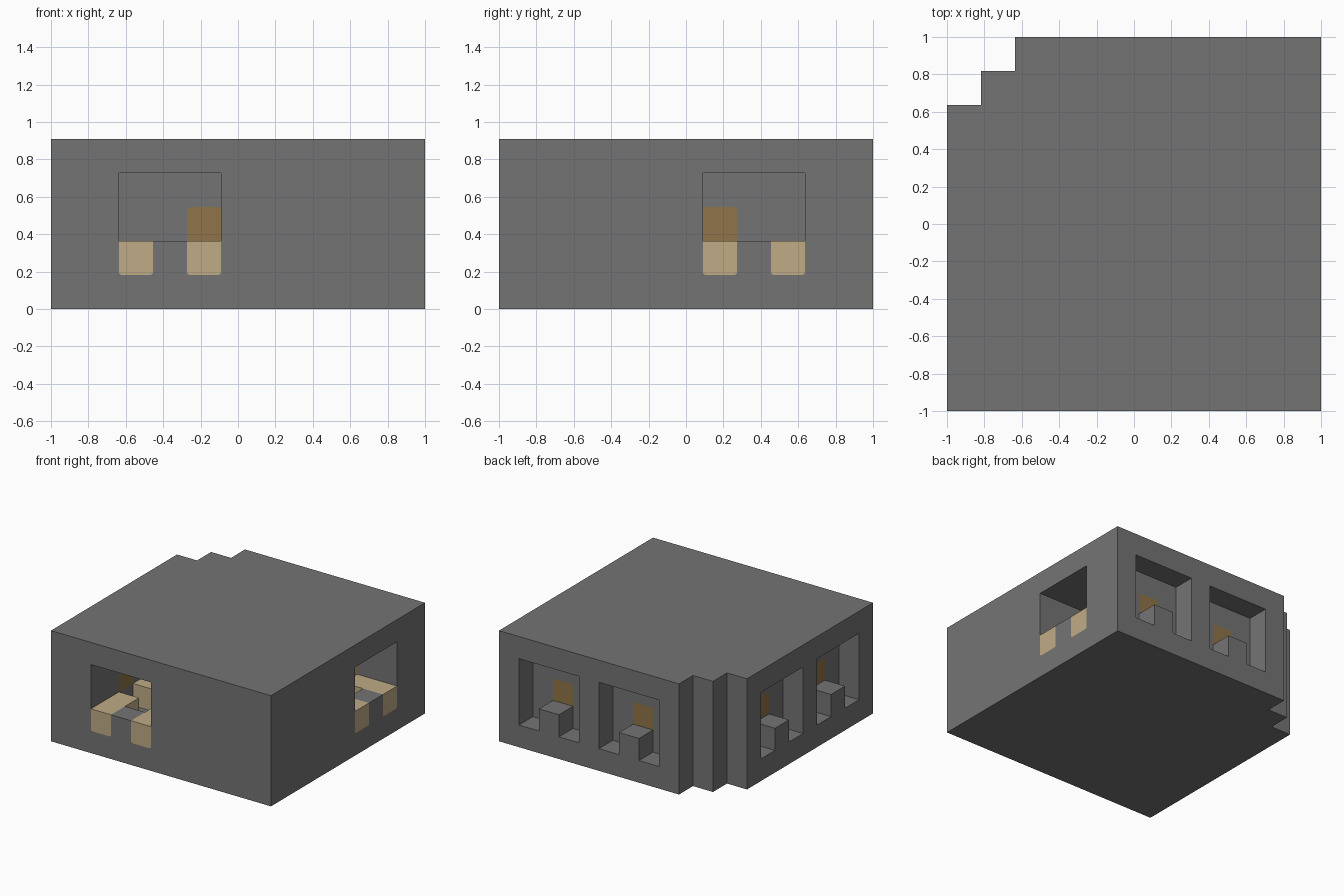
import bpy, bmesh
from mathutils import Vector

if "Cube" in bpy.data.objects:
    bpy.data.objects.remove(bpy.data.objects["Cube"])

U = 2 / 11          # one block of the building grid
ROUND = 0.016       # corner rounding of the fittings


def material(name, rgb):
    m = bpy.data.materials.new(name)
    m.use_nodes = True
    m.diffuse_color = (*rgb, 1)
    m.node_tree.nodes["Principled BSDF"].inputs["Base Color"].default_value = (*rgb, 1)
    return m


STONE = material("grey stone", (0.175, 0.175, 0.175))
TAN = material("tan wood", (0.53, 0.41, 0.24))
BROWN = material("brown wood", (0.28, 0.175, 0.065))


def finish(bm, name, mat):
    bmesh.ops.recalc_face_normals(bm, faces=bm.faces)
    me = bpy.data.meshes.new(name)
    bm.to_mesh(me)
    bm.free()
    me.materials.append(mat)
    ob = bpy.data.objects.new(name, me)
    bpy.context.collection.objects.link(ob)
    return ob


def prism(name, outline, z0, z1, mat=STONE):
    """Extrude a plan outline given in grid blocks."""
    bm = bmesh.new()
    face = bm.faces.new([bm.verts.new((x * U - 1, y * U - 1, z0 * U)) for x, y in outline])
    ext = bmesh.ops.extrude_face_region(bm, geom=[face])
    top = [v for v in ext["geom"] if isinstance(v, bmesh.types.BMVert)]
    bmesh.ops.translate(bm, verts=top, vec=(0, 0, (z1 - z0) * U))
    return finish(bm, name, mat)


def box(name, x, y, z, flip=False, mat=STONE, rounded=None, along=1):
    """Box in grid blocks; flip mirrors it across the building's diagonal.
    rounded ('top' or 'bottom') softens the long edges that run along an axis."""
    if flip:
        x, y = (11 - y[1], 11 - y[0]), (11 - x[1], 11 - x[0])
        along = 1 - along
    bm = bmesh.new()
    bmesh.ops.create_cube(bm, size=1)
    for v in bm.verts:
        v.co = Vector([(r[0] if c < 0 else r[1]) * U - s
                       for c, r, s in zip(v.co, (x, y, z), (1, 1, 0))])
    if rounded:
        level = z[rounded == "top"] * U
        edges = [e for e in bm.edges
                 if all(abs(v.co.z - level) < 1e-5 for v in e.verts)
                 and abs((e.verts[0].co - e.verts[1].co)[along]) > 1e-5]
        bmesh.ops.bevel(bm, geom=edges, offset=ROUND, segments=3, profile=0.5, affect='EDGES')
    return finish(bm, name, mat)


# Solid building with a stepped back corner
shell = prism("building_shell",
              [(0, 0), (11, 0), (11, 11), (2, 11), (2, 10), (1, 10), (1, 9), (0, 9)], 0, 5)


def carve(cutter):
    mod = shell.modifiers.new("carve", 'BOOLEAN')
    mod.operation = 'DIFFERENCE'
    mod.solver = 'EXACT'
    mod.object = cutter
    bpy.context.view_layer.objects.active = shell
    bpy.ops.object.modifier_apply(modifier=mod.name)
    bpy.data.objects.remove(cutter)


# L-shaped corridor open at the front and at one side, with a sunken floor
carve(prism("corridor_cut", [(2, -1), (4 + 1, -1), (5, 6), (12, 6), (12, 9), (2, 9)], 2, 4))
carve(prism("floor_cut", [(2, 1), (5, 1), (5, 6), (10, 6), (10, 9), (2, 9)], 1, 2.3))

for flip in (False, True):
    side = "side" if flip else "front"

    # Benches along both walls of the corridor, showing flush at its mouth
    for col in (2, 4):
        carve(box("bench_cut", (col, col + 1), (-1, 1.5), (1, 2.3), flip, rounded="bottom"))
    outer = [(0, 2), (3, 6), (7, 9 - flip)]
    for n, run in enumerate(outer):
        box(f"{side}_outer_bench_{n + 1}", (2, 3), run, (1, 2), flip, TAN, "bottom")
    box(f"{side}_inner_bench", (4, 5), (0, 7 - flip), (1, 2), flip, TAN, "bottom")

    # Recessed windows with a raised middle sill, and a panel through the wall behind
    for mid in (2, 6):
        carve(box("window_cut", (-1, 1), (mid - 1, mid + 2), (2, 4), flip))
        for y in (mid - 1, mid + 1):
            carve(box("sill_cut", (-1, 1), (y, y + 1), (1, 2.3), flip))
        carve(box("panel_cut", (0.7, 2.3), (mid, mid + 1), (2, 3), flip,
                  rounded="top", along=0))
        box(f"{side}_wall_panel_{mid // 4 + 1}", (1, 2), (mid, mid + 1), (2, 3), flip,
            BROWN, "top", 0)
